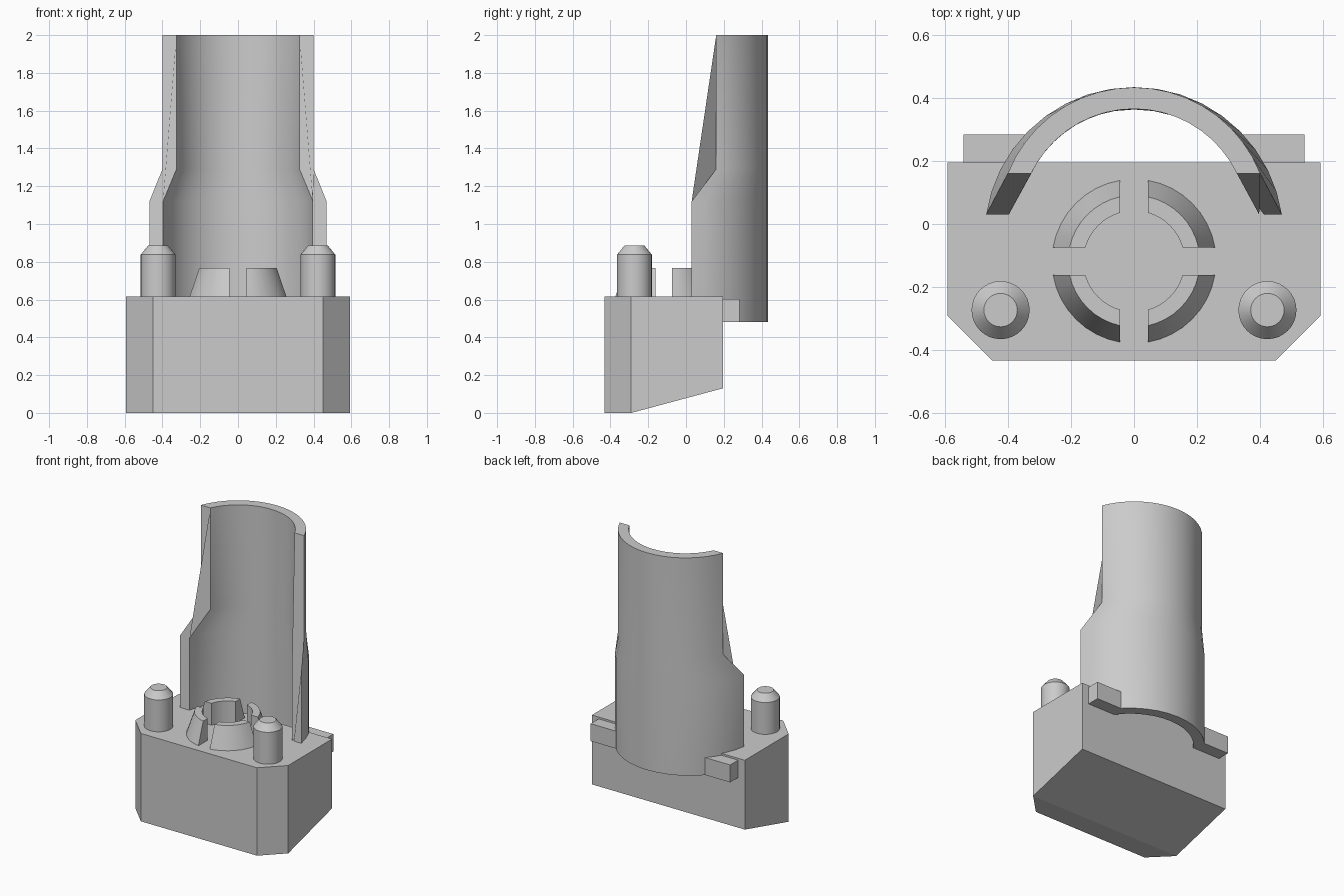
import bpy, bmesh
from math import asin, sin, cos, pi, radians
from mathutils import Vector

if "Cube" in bpy.data.objects:
    bpy.data.objects.remove(bpy.data.objects["Cube"], do_unlink=True)

grey = bpy.data.materials.new("plain_grey")
grey.use_nodes = True
COLOUR = (0.6, 0.6, 0.6, 1)
grey.diffuse_color = COLOUR
grey.node_tree.nodes["Principled BSDF"].inputs["Base Color"].default_value = COLOUR


def finish(name, bm, smooth=False):
    bmesh.ops.recalc_face_normals(bm, faces=bm.faces)
    mesh = bpy.data.meshes.new(name)
    bm.to_mesh(mesh)
    bm.free()
    mesh.materials.append(grey)
    obj = bpy.data.objects.new(name, mesh)
    bpy.context.collection.objects.link(obj)
    if smooth:
        bpy.ops.object.select_all(action='DESELECT')
        obj.select_set(True)
        bpy.context.view_layer.objects.active = obj
        bpy.ops.object.shade_smooth_by_angle(angle=radians(30))
    return obj


def loft(loops, closed=False):
    """Skin equal-length closed loops; cap the ends or join last to first."""
    bm = bmesh.new()
    rows = [[bm.verts.new(p) for p in loop] for loop in loops]
    n = len(rows[0])
    pairs = list(zip(rows, rows[1:]))
    if closed:
        pairs.append((rows[-1], rows[0]))
    else:
        bm.faces.new(rows[0])
        bm.faces.new(rows[-1])
    for a, b in pairs:
        for i in range(n):
            j = (i + 1) % n
            bm.faces.new((a[i], a[j], b[j], b[i]))
    return bm


# Base block: side profile swept across, front corners cut off
HALF, TOP = 0.592, 0.615
side = [(-0.432, 0), (-0.29, 0), (0.195, 0.13), (0.195, TOP), (-0.432, TOP)]
bm = loft([[(x, y, z) for y, z in side] for x in (-HALF, HALF)])
for s in (-1, 1):
    cut = bmesh.ops.bisect_plane(
        bm, geom=bm.verts[:] + bm.edges[:] + bm.faces[:],
        plane_co=Vector((s * HALF, -0.29, 0)), plane_no=Vector((s, -1, 0)),
        clear_outer=True)
    bmesh.ops.holes_fill(bm, edges=[e for e in bm.edges if e.is_boundary])
finish("base_block", bm)

# Back shell: open half tube, stepped back and narrowed at the top
STEPS = 18


def arc(radius, centre, front, z):
    start = asin((front - centre) / radius)
    angles = [start + (pi - 2 * start) * i / STEPS for i in range(STEPS + 1)]
    return [(radius * cos(a), centre + radius * sin(a), z) for a in angles]


levels = []
# height, circle centre, outer radius, inner radius, front cut
for z, c, outer, inner, front in [(0.48, -0.04, 0.474, 0.403, 0.03),
                                  (1.12, -0.04, 0.474, 0.403, 0.03),
                                  (1.29, 0.003, 0.43, 0.362, 0.16),
                                  (2.0, 0.003, 0.43, 0.362, 0.16)]:
    levels.append((arc(outer, c, front, z), arc(inner, c, front, z)))
# Columns across the wall thickness run around the tube
columns = []
for i in range(STEPS + 1):
    columns.append([o[i] for o, _ in levels] + [n[i] for _, n in reversed(levels)])
finish("back_shell", loft(columns), True)

# Side tabs behind the block
for s, label in ((1, "left"), (-1, "right")):
    quad = [(0.345, 0.19), (0.54, 0.19), (0.54, 0.283), (0.345, 0.283)]
    finish(label + "_tab", loft([[(s * x, y, z) for x, y in quad] for z in (0.48, 0.602)]))

# Pegs with chamfered tops
for s, label in ((1, "left"), (-1, "right")):
    rings = []
    for r, z in ((0.092, 0.6), (0.092, 0.838), (0.053, 0.885)):
        rings.append([(s * 0.423 + r * cos(2 * pi * i / 32),
                       -0.273 + r * sin(2 * pi * i / 32), z) for i in range(32)])
    finish(label + "_peg", loft(rings), True)

# Socket: four tapered ring quarters with straight gaps
GAP, SEGS = 0.044, 8
for sx in (1, -1):
    for sy in (1, -1):
        sections = []
        for i in range(SEGS + 1):
            section = []
            for r, z in ((0.16, 0.61), (0.262, 0.61), (0.209, 0.768), (0.16, 0.768)):
                edge = asin(GAP / r)
                a = edge + (pi / 2 - 2 * edge) * i / SEGS
                section.append((sx * r * cos(a), -0.118 + sy * r * sin(a), z))
            sections.append(section)
        name = "socket_%s_%s" % ("back" if sy > 0 else "front", "left" if sx > 0 else "right")
        finish(name, loft(sections), True)
